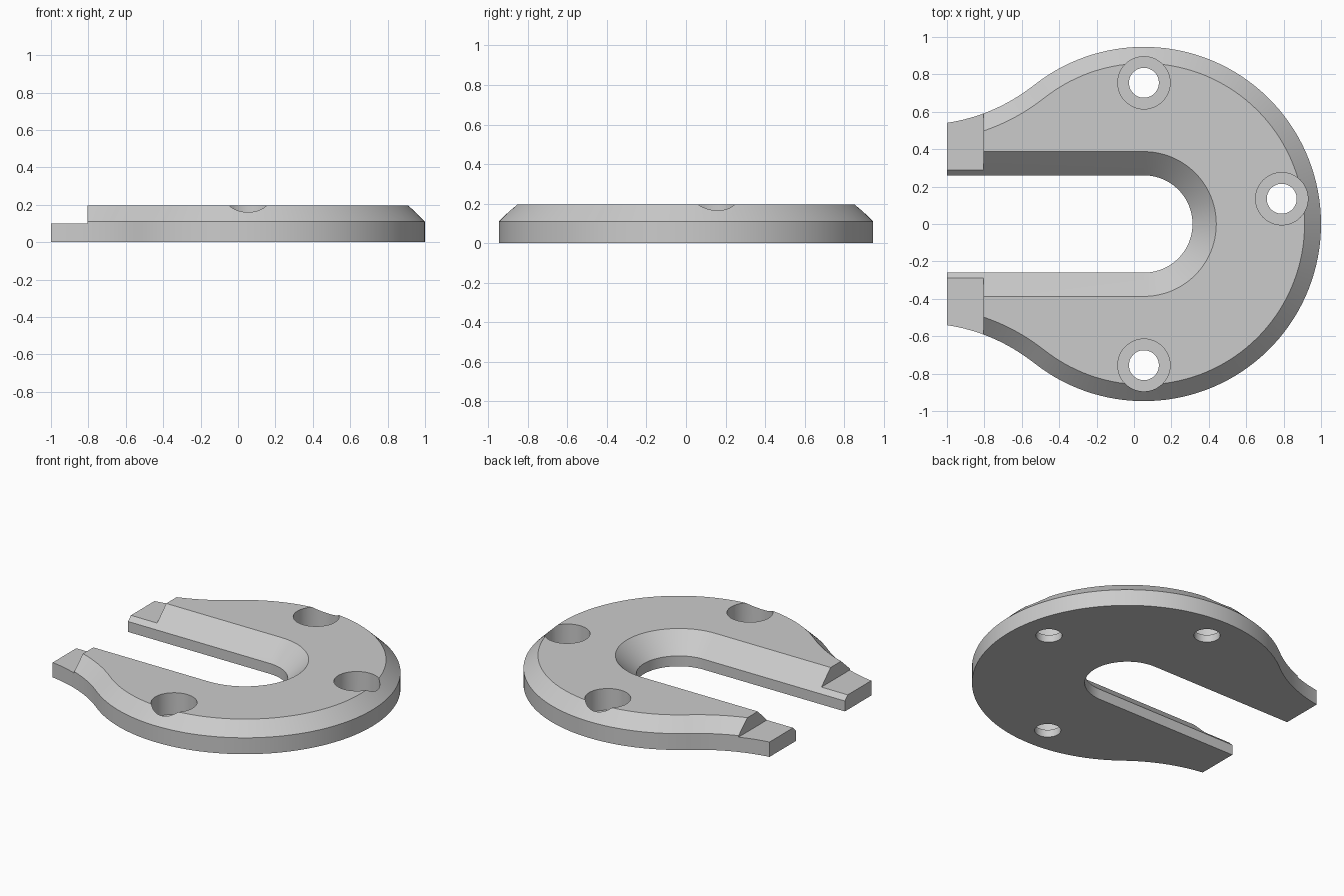
import bpy, bmesh, math

if "Cube" in bpy.data.objects:
    bpy.data.objects.remove(bpy.data.objects["Cube"])

CX, R_DISC = 0.053, 0.947             # disc centre and radius
NX, NY, R_NECK = -1.145, 1.51, 0.98   # concave neck arc


def material(name, color):
    mat = bpy.data.materials.new(name)
    mat.use_nodes = True
    mat.diffuse_color = color
    mat.node_tree.nodes["Principled BSDF"].inputs["Base Color"].default_value = color
    return mat


def arc(cx, cy, r, start, end, n):
    steps = [start + (end - start) * i / n for i in range(n + 1)]
    return [(cx + r * math.cos(a), cy + r * math.sin(a)) for a in steps]


def outline(inset, slot):
    """Closed horseshoe: rounded body with flared necks, and a round-ended slot."""
    t = math.atan2(NY, NX - CX)
    neck = arc(NX, NY, R_NECK + inset, -math.pi / 2, t - math.pi, 20)[:-1]
    disc = arc(CX, 0, R_DISC - inset, t, -t, 96)
    lower = [(x, -y) for x, y in reversed(neck)]
    inner = arc(CX, 0, slot, -math.pi / 2, math.pi / 2, 48)
    return neck + disc + lower + [(NX, -slot)] + inner + [(NX, slot)]


def build_plate(levels):
    bm = bmesh.new()
    rings = [[bm.verts.new((x, y, z)) for x, y in outline(inset, slot)]
             for z, inset, slot in levels]
    n = len(rings[0])
    for a, b in zip(rings, rings[1:]):
        for i in range(n):
            j = (i + 1) % n
            bm.faces.new((a[i], a[j], b[j], b[i]))
    caps = [bm.faces.new(rings[0]), bm.faces.new(rings[-1])]
    bmesh.ops.recalc_face_normals(bm, faces=bm.faces[:])
    bmesh.ops.triangulate(bm, faces=caps)
    mesh = bpy.data.meshes.new("horseshoe_plate")
    bm.to_mesh(mesh)
    bm.free()
    obj = bpy.data.objects.new("horseshoe_plate", mesh)
    bpy.context.collection.objects.link(obj)
    return obj


def subtract(target, cutter):
    cutter.hide_render = True
    mod = target.modifiers.new("cut", "BOOLEAN")
    mod.operation, mod.solver, mod.object = "DIFFERENCE", "EXACT", cutter
    bpy.context.view_layer.objects.active = target
    bpy.ops.object.modifier_apply(modifier=mod.name)
    bpy.data.objects.remove(cutter)


def box(right, bottom):
    """Cutting box reaching left and up from the given edge."""
    bpy.ops.mesh.primitive_cube_add(size=3, location=(right - 1.5, 0, bottom + 1.5))
    return bpy.context.object


def cylinder(x, y, z, radius):
    bpy.ops.mesh.primitive_cylinder_add(vertices=48, radius=radius, depth=1, location=(x, y, z + 0.5))
    return bpy.context.object


# Plate with chamfered rim and bevelled slot: height, rim inset, slot half width
plate = build_plate([(0, 0, 0.26), (0.07, 0, 0.26), (0.11, 0, 0.30), (0.195, 0.088, 0.387)])

# Square prong ends, then the lowered steps at the tips
subtract(plate, box(-1, -1))
subtract(plate, box(-0.805, 0.1))

# Counterbored screw holes
for x, y in ((CX, 0.755), (CX, -0.755), (0.79, 0.135)):
    subtract(plate, cylinder(x, y, 0.05, 0.14))
    subtract(plate, cylinder(x, y, -0.5, 0.08))

plate.data.materials.clear()
plate.data.materials.append(material("light grey", (0.6, 0.6, 0.6, 1)))
bpy.ops.object.select_all(action="DESELECT")
plate.select_set(True)
bpy.context.view_layer.objects.active = plate
bpy.ops.object.shade_smooth_by_angle(angle=math.radians(30))
